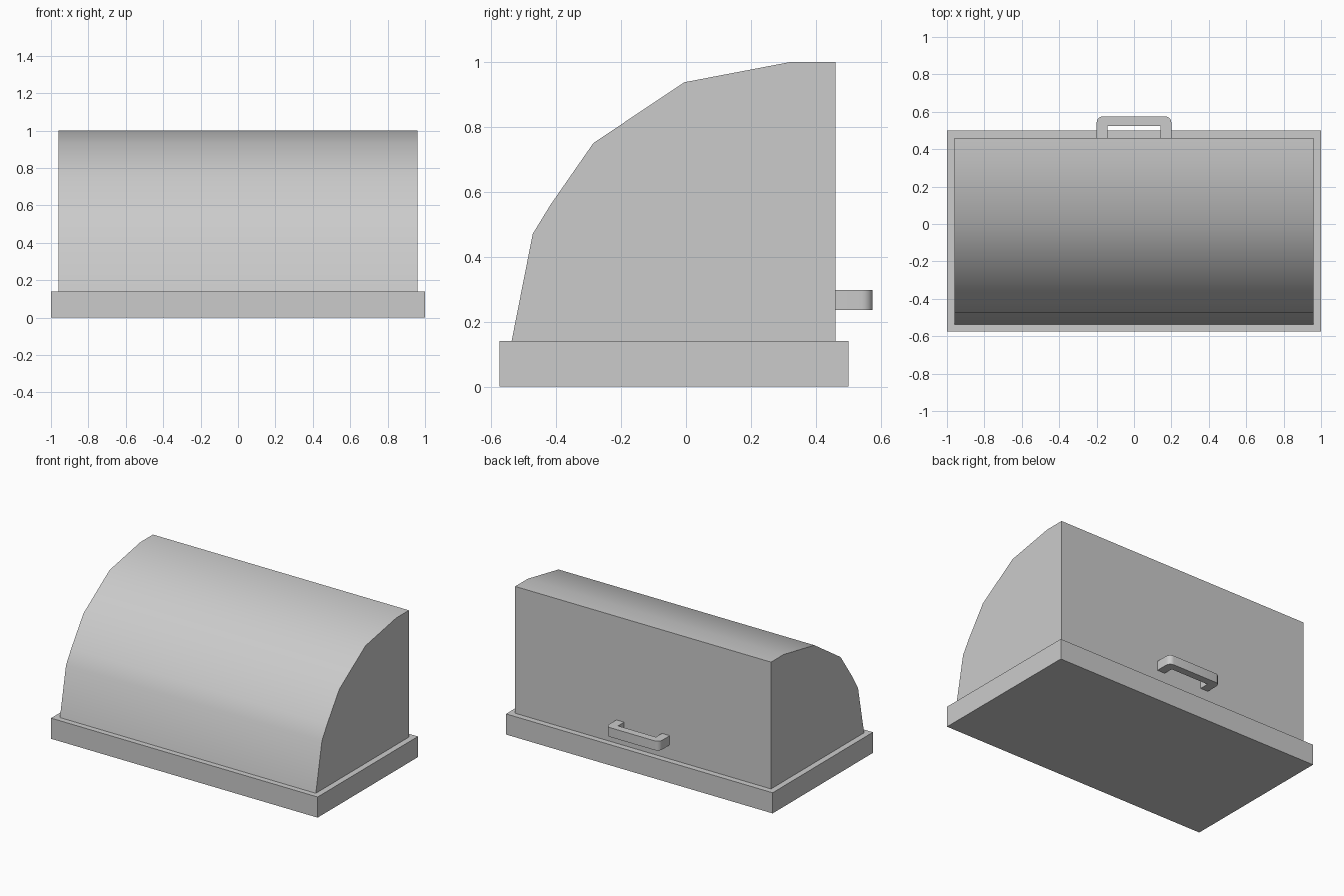
import bpy, bmesh, math
from mathutils import Vector

if "Cube" in bpy.data.objects:
    bpy.data.objects.remove(bpy.data.objects["Cube"])


def prism(name, points, direction):
    """Extrude a closed planar outline along a direction."""
    bm = bmesh.new()
    face = bm.faces.new([bm.verts.new(p) for p in points])
    result = bmesh.ops.extrude_face_region(bm, geom=[face], use_keep_orig=True)
    verts = [g for g in result["geom"] if isinstance(g, bmesh.types.BMVert)]
    bmesh.ops.translate(bm, verts=verts, vec=Vector(direction))
    bmesh.ops.recalc_face_normals(bm, faces=bm.faces)
    mesh = bpy.data.meshes.new(name)
    bm.to_mesh(mesh)
    bm.free()
    obj = bpy.data.objects.new(name, mesh)
    bpy.context.collection.objects.link(obj)
    return obj


def smooth(obj, angle):
    bpy.ops.object.select_all(action='DESELECT')
    obj.select_set(True)
    bpy.context.view_layer.objects.active = obj
    bpy.ops.object.shade_smooth_by_angle(angle=math.radians(angle))


# Flat rectangular base
prism("base", [(-1, -0.575, 0), (1, -0.575, 0), (1, 0.5, 0), (-1, 0.5, 0)],
      (0, 0, 0.14))

# Curved hood: side profile (y, z) extruded along x
profile = [(-0.537, 0.14), (-0.472, 0.47), (-0.417, 0.56), (-0.285, 0.75),
           (-0.005, 0.937), (0.325, 1.0), (0.46, 1.0), (0.46, 0.14)]
hood = prism("hood", [(-0.96, y, z) for y, z in profile], (1.92, 0, 0))
smooth(hood, 30)

# Handle: half outline with a rounded outer corner, mirrored in x
r, steps = 0.034, 5
half = [(0.142, 0.525), (0.142, 0.46), (0.2, 0.46)]
for i in range(steps + 1):
    a = math.pi / 2 * i / steps
    half.append((0.2 - r + r * math.cos(a), 0.575 - r + r * math.sin(a)))
outline = half + [(-x, y) for x, y in reversed(half)]
handle = prism("handle", [(x, y, 0.235) for x, y in outline], (0, 0, 0.063))
smooth(handle, 30)
